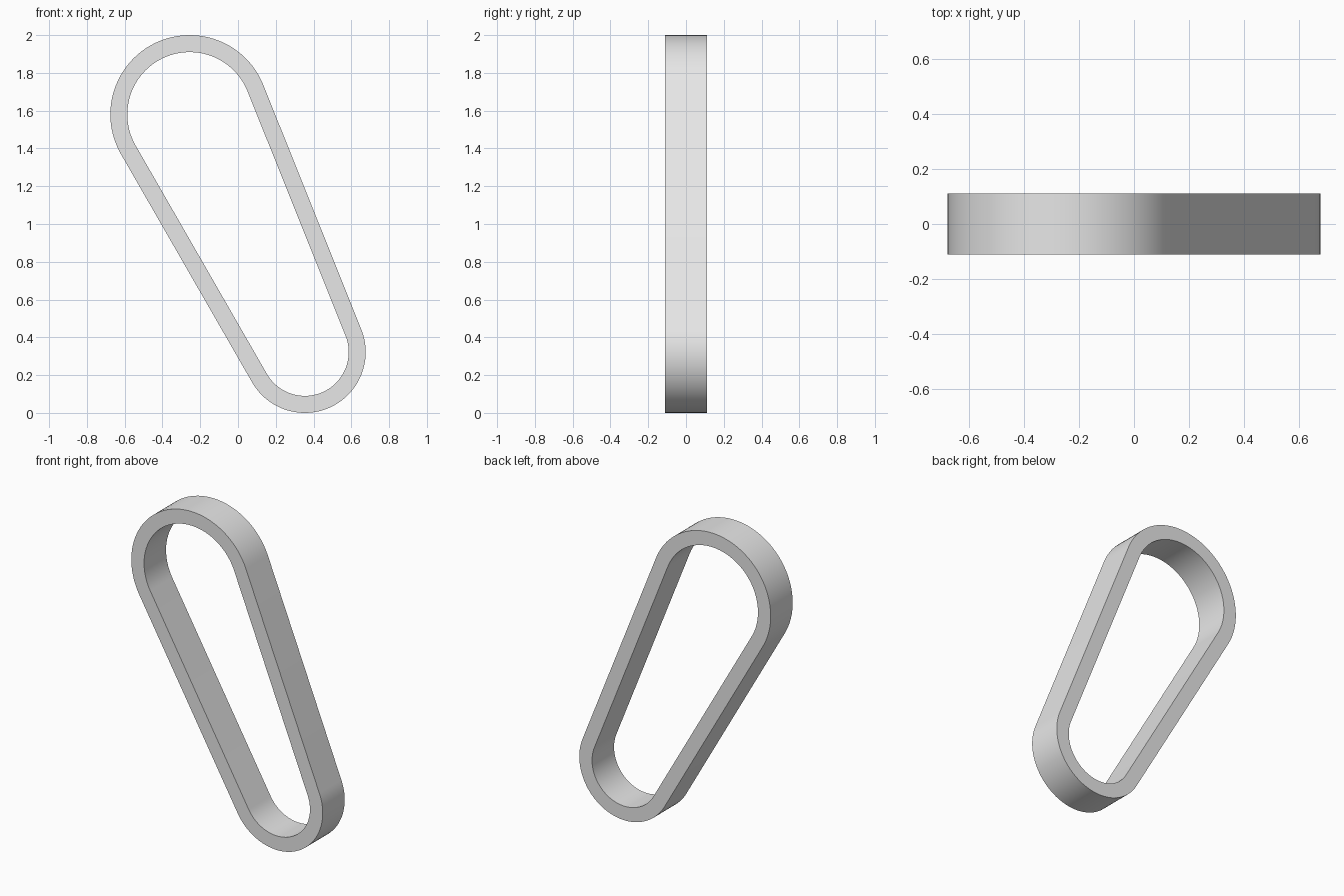
import bpy
import bmesh
import math
from mathutils import Vector

if "Cube" in bpy.data.objects:
    bpy.data.objects.remove(bpy.data.objects["Cube"], do_unlink=True)

UPPER, UPPER_R = Vector((-0.256, 1.58)), 0.42
LOWER, LOWER_R = Vector((0.354, 0.322)), 0.322
WALL = 0.09
HALF_WIDTH = 0.111
STEPS = 48

# Directions of the two outer tangent lines between the end circles
axis = LOWER - UPPER
heading = math.atan2(axis.y, axis.x)
spread = math.acos((UPPER_R - LOWER_R) / axis.length)
right_angle, left_angle = heading + spread, heading - spread


def arc(centre, radius, start, end):
    """Points along an arc in the x-z plane."""
    angles = [start + (end - start) * i / STEPS for i in range(STEPS + 1)]
    return [centre + radius * Vector((math.cos(a), math.sin(a))) for a in angles]


def belt_outline(inset):
    """Two arcs joined by straight tangent runs."""
    upper = arc(UPPER, UPPER_R - inset, right_angle, left_angle + 2 * math.pi)
    lower = arc(LOWER, LOWER_R - inset, left_angle, right_angle)
    return upper + lower


# Flat belt: outer and inner outlines, front and back, joined by quads
bm = bmesh.new()
loops = []
for inset, y in ((0, -HALF_WIDTH), (0, HALF_WIDTH),
                 (WALL, HALF_WIDTH), (WALL, -HALF_WIDTH)):
    loops.append([bm.verts.new((p.x, y, p.y)) for p in belt_outline(inset)])

count = len(loops[0])
for k in range(4):
    a, b = loops[k], loops[(k + 1) % 4]
    for i in range(count):
        j = (i + 1) % count
        bm.faces.new((a[i], a[j], b[j], b[i]))
bmesh.ops.recalc_face_normals(bm, faces=bm.faces)

mesh = bpy.data.meshes.new("belt")
bm.to_mesh(mesh)
bm.free()
belt = bpy.data.objects.new("belt", mesh)
bpy.context.collection.objects.link(belt)

# Plain grey material
grey = bpy.data.materials.new("light grey")
grey.use_nodes = True
colour = (0.8, 0.8, 0.8, 1)
grey.diffuse_color = colour
grey.node_tree.nodes["Principled BSDF"].inputs["Base Color"].default_value = colour
mesh.materials.append(grey)

# Smooth bends, sharp rims
bpy.ops.object.select_all(action="DESELECT")
belt.select_set(True)
bpy.context.view_layer.objects.active = belt
bpy.ops.object.shade_smooth_by_angle(angle=math.radians(30))
